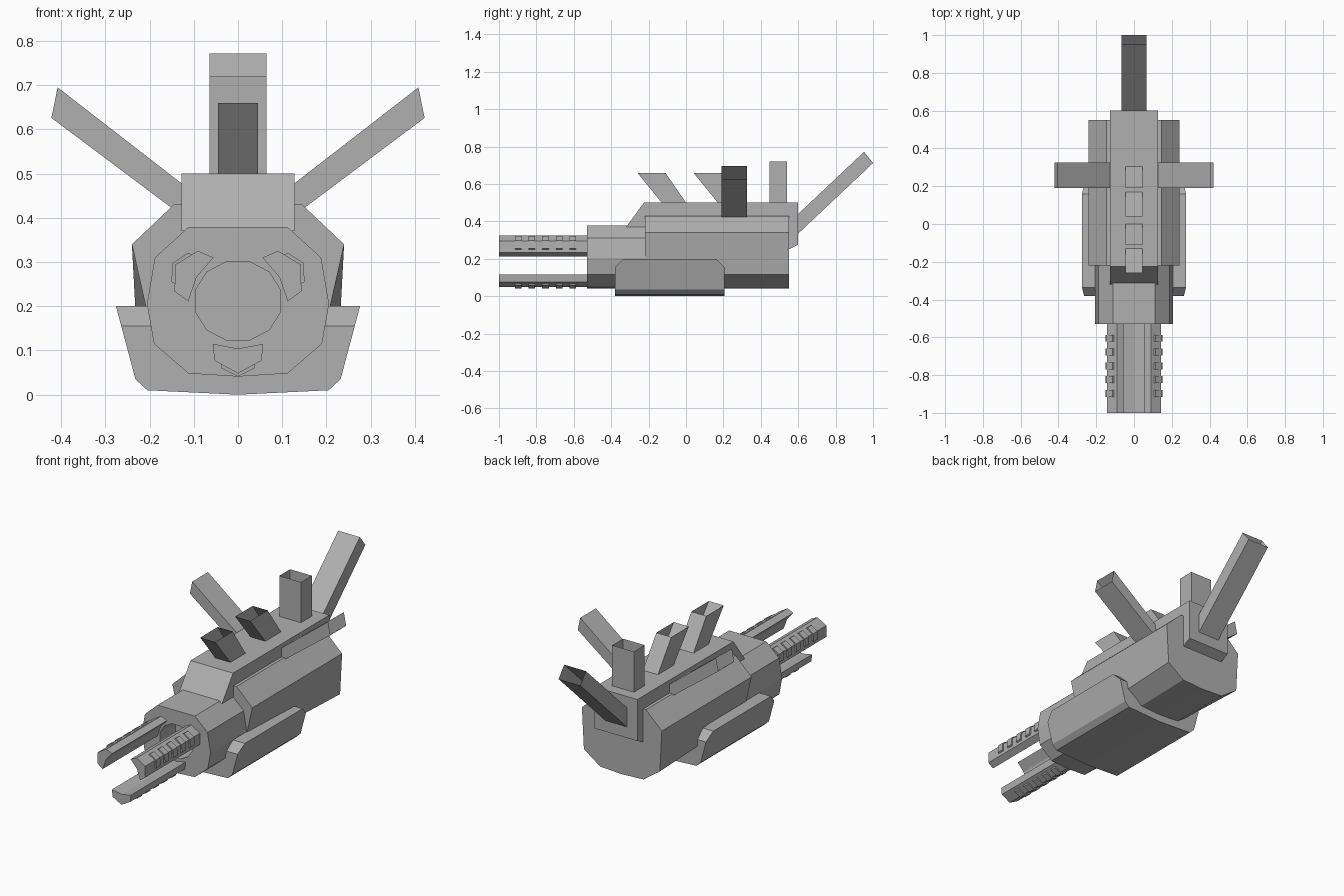
import bpy, bmesh, math
from mathutils import Matrix

if "Cube" in bpy.data.objects:
    bpy.data.objects.remove(bpy.data.objects["Cube"])

# dark grey finish shared by every part
grey = bpy.data.materials.new("dark_grey")
grey.diffuse_color = (0.435, 0.435, 0.435, 1)
grey.use_nodes = True
grey.node_tree.nodes["Principled BSDF"].inputs["Base Color"].default_value = grey.diffuse_color


def loft(name, rings, start=True, end=True):
    """Skin equal-length rings of 3D points, with optional end caps."""
    bm = bmesh.new()
    rows = [[bm.verts.new(p) for p in r] for r in rings]
    n = len(rows[0])
    for a, b in zip(rows, rows[1:]):
        for i in range(n):
            j = (i + 1) % n
            bm.faces.new((a[i], a[j], b[j], b[i]))
    if start:
        bm.faces.new(rows[0])
    if end:
        bm.faces.new(rows[-1])
    bmesh.ops.recalc_face_normals(bm, faces=bm.faces)
    me = bpy.data.meshes.new(name)
    bm.to_mesh(me)
    bm.free()
    me.materials.append(grey)
    ob = bpy.data.objects.new(name, me)
    bpy.context.collection.objects.link(ob)
    return ob


def sym(half):
    """Mirror a half profile (x >= 0, ordered top to bottom) across x = 0."""
    return half + [(-x, z) for x, z in reversed(half) if x > 0]


def at_y(profile, y):
    return [(x, y, z) for x, z in profile]


def at_x(profile, x):
    return [(x, y, z) for y, z in profile]


def rect_x(w, p, q):
    """Rectangle spanning x = -w..w between two (y, z) points."""
    return [(-w, *p), (w, *p), (w, *q), (-w, *q)]


# main housing, slightly wider at the lower rear
front = sym([(0.145, 0.43), (0.24, 0.34), (0.19, 0.117), (0.112, 0.048), (0, 0.041)])
rear = sym([(0.145, 0.43), (0.24, 0.34), (0.228, 0.117), (0.13, 0.048), (0, 0.041)])
loft("main_housing", [at_y(front, -0.22), at_y(rear, 0.55)])

# front shroud with a bored opening
shroud_profile = sym([(0.112, 0.379), (0.188, 0.31), (0.206, 0.205),
                      (0.19, 0.115), (0.112, 0.048), (0, 0.041)])
shroud = loft("front_shroud", [at_y(shroud_profile, -0.53), at_y(shroud_profile, -0.15)])
circle = [(0.1 * math.cos(math.radians(30 * i + 15)),
           0.212 + 0.092 * math.sin(math.radians(30 * i + 15))) for i in range(12)]
cutter = loft("bore_cutter", [at_y(circle, -0.6), at_y(circle, -0.4)])
cutter.hide_render = True
cutter.hide_viewport = True
cut = shroud.modifiers.new("bore", 'BOOLEAN')
cut.operation = 'DIFFERENCE'
cut.solver = 'EXACT'
cut.object = cutter

# lower saddle with chamfered upper corners at both ends
def saddle_ring(y, x, z):
    return at_y(sym([(0.17, z), (x, z), (0.232, 0.035), (0.205, 0.01), (0, 0.0)]), y)

loft("lower_saddle", [saddle_ring(-0.38, 0.264, 0.155), saddle_ring(-0.335, 0.276, 0.2),
                      saddle_ring(0.16, 0.276, 0.2), saddle_ring(0.205, 0.264, 0.155)])

# spine along the top that wraps down the back
spine = [(-0.32, 0.37), (-0.225, 0.5), (0.6, 0.5), (0.6, 0.275),
         (0.55, 0.25), (0.5, 0.25), (0.5, 0.37)]
loft("top_spine", [at_x(spine, -0.128), at_x(spine, 0.128)])

# open-ended stacks on the spine: half width, base y range, top y range, top z
for i, (w, b0, b1, t0, t1, z) in enumerate([(0.045, -0.13, 0.0, -0.26, -0.11, 0.66),
                                            (0.045, 0.17, 0.305, 0.04, 0.19, 0.66),
                                            (0.065, 0.447, 0.54, 0.447, 0.54, 0.72)]):
    loft(f"stack_{i + 1}", [rect_x(w, (b0, 0.5), (b1, 0.5)),
                            rect_x(w, (t0, z), (t1, z))], end=False)

# rear spar
loft("rear_spar", [rect_x(0.065, (0.595, 0.435), (0.595, 0.33)),
                   rect_x(0.065, (0.952, 0.772), (1.0, 0.712))], end=False)

# angled side spars
for s, side in ((1, "right"), (-1, "left")):
    ring = lambda p, q: [(s * p[0], 0.19, p[1]), (s * p[0], 0.325, p[1]),
                         (s * q[0], 0.325, q[1]), (s * q[0], 0.19, q[1])]
    loft(f"{side}_spar", [ring((0.12, 0.472), (0.127, 0.405)),
                          ring((0.408, 0.695), (0.422, 0.626))], end=False)

# three front prongs with grip ribs, repeated around the bore axis
prong = [(-0.057, 0.115), (0, 0.104), (0.057, 0.115),
         (0.053, 0.077), (0, 0.048), (-0.053, 0.077)]
rib = [(-0.038, 0.09), (0.038, 0.09), (0.038, 0.06), (0, 0.041), (-0.038, 0.06)]
pivot = Matrix.Translation((0, 0, 0.212))
for k in range(3):
    turn = pivot @ Matrix.Rotation(math.radians(120 * k), 4, 'Y') @ pivot.inverted()
    parts = [loft(f"prong_{k + 1}", [at_y(prong, -1.0), at_y(prong, -0.4)])]
    for r in range(5):
        y = -0.915 + 0.073 * r
        parts.append(loft(f"prong_{k + 1}_rib_{r + 1}", [at_y(rib, y), at_y(rib, y + 0.036)]))
    for p in parts:
        p.data.transform(turn)
